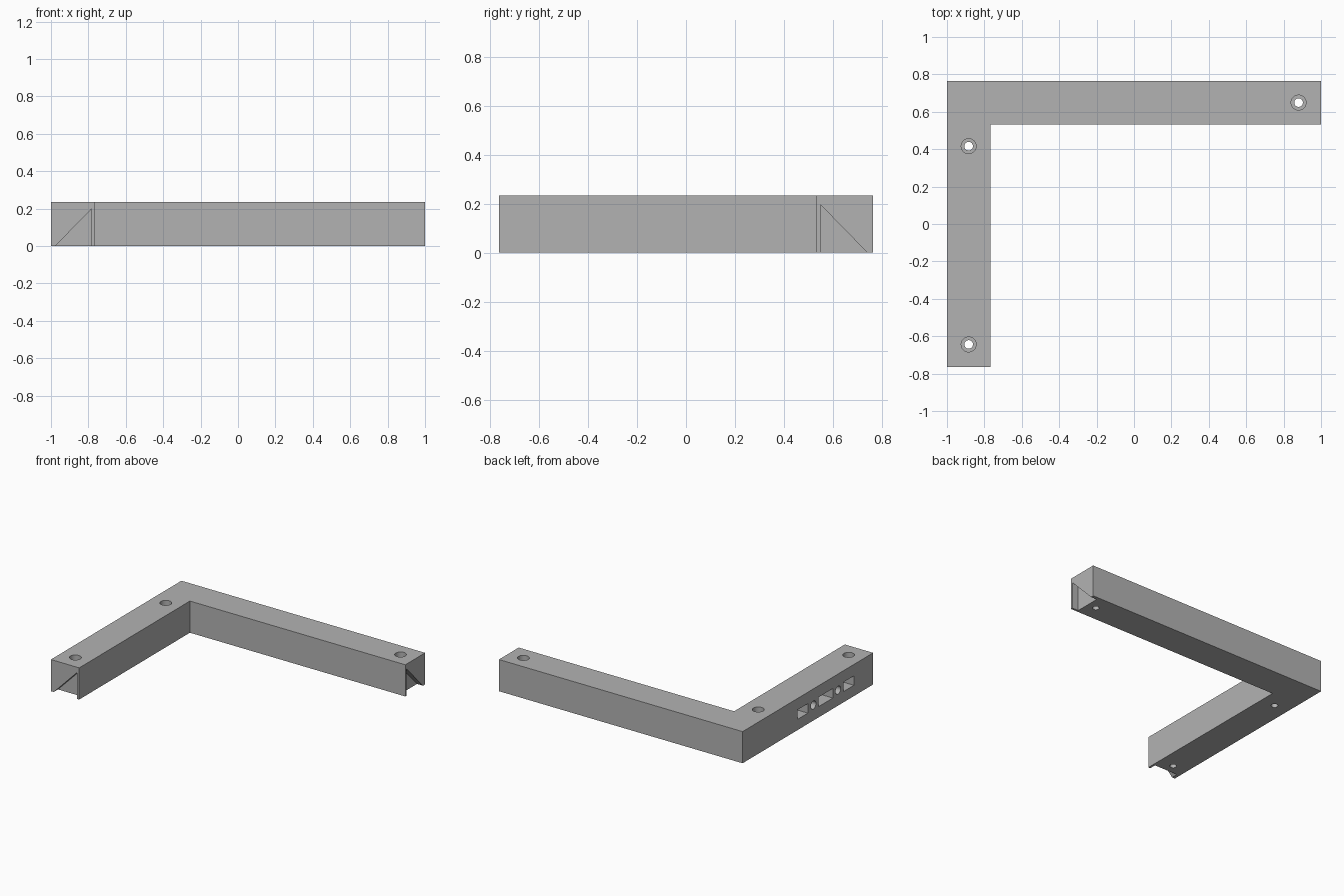
import bpy
import bmesh
import math
from mathutils import Vector

if "Cube" in bpy.data.objects:
    bpy.data.objects.remove(bpy.data.objects["Cube"], do_unlink=True)

W, D, H = 1.0, 0.765, 0.235      # half width, half depth, height
BAR = 0.232                      # bar thickness
WALL = 0.016                     # thin wall beside the end notches
INNER_X, INNER_Y = -W + BAR, D - BAR

grey = bpy.data.materials.new("mid_grey")
grey.use_nodes = True
colour = (0.45, 0.45, 0.45, 1)
grey.diffuse_color = colour
grey.node_tree.nodes["Principled BSDF"].inputs["Base Color"].default_value = colour


def prism(name, points, sweep):
    """Solid made by sweeping a flat outline along a vector."""
    bm = bmesh.new()
    face = bm.faces.new([bm.verts.new(p) for p in points])
    moved = bmesh.ops.extrude_face_region(bm, geom=[face])["geom"]
    verts = [g for g in moved if isinstance(g, bmesh.types.BMVert)]
    bmesh.ops.translate(bm, verts=verts, vec=Vector(sweep))
    bmesh.ops.recalc_face_normals(bm, faces=bm.faces)
    mesh = bpy.data.meshes.new(name)
    bm.to_mesh(mesh)
    bm.free()
    mesh.materials.append(grey)
    obj = bpy.data.objects.new(name, mesh)
    bpy.context.collection.objects.link(obj)
    return obj


def circle(radius, place, sides=32):
    turns = [2 * math.pi * i / sides for i in range(sides)]
    return [place(radius * math.cos(t), radius * math.sin(t)) for t in turns]


# L-shaped bar
outline = [(-W, -D), (INNER_X, -D), (INNER_X, INNER_Y), (W, INNER_Y), (W, D), (-W, D)]
bar = prism("corner_bar", [(x, y, 0) for x, y in outline], (0, 0, H))
cutters = []

# Stepped screw holes from the top
for cx, cy in [(-0.884, 0.416), (-0.884, -0.644), (0.88, 0.649)]:
    for radius, low in [(0.023, -0.05), (0.04, 0.09)]:
        ring = circle(radius, lambda a, b: (cx + a, cy + b, low))
        cutters.append(prism("screw_hole_cutter", ring, (0, 0, H + 0.05 - low)))

# Sloped notches at both bar ends, open to the end and the underside
DEEP, OUT, TALL, DIP = 0.05, 0.05, 0.197, 0.03
notch = [(WALL, TALL), (WALL, -DIP), (WALL + TALL + DIP - 0.005, -DIP)]
cutters.append(prism("front_notch_cutter",
                     [(INNER_X - s, -D - OUT, z) for s, z in notch], (0, OUT + DEEP, 0)))
cutters.append(prism("side_notch_cutter",
                     [(W + OUT, INNER_Y + s, z) for s, z in notch], (-OUT - DEEP, 0, 0)))

# Row of blind sockets on the outer side of the short bar
ROW_Y, ROW_Z, SOCKET = -0.21, 0.115, 0.13
for shift, half in [(-0.27, 0.06), (0, 0.083), (0.27, 0.06)]:
    corners = [(-1, -1), (1, -1), (1, 1), (-1, 1)]
    square = [(-W - OUT, ROW_Y + shift + a * half, ROW_Z + b * 0.035) for a, b in corners]
    cutters.append(prism("socket_cutter", square, (OUT + SOCKET, 0, 0)))
for shift in (-0.145, 0.145):
    ring = circle(0.03, lambda a, b: (-W - OUT, ROW_Y + shift + a, ROW_Z + b))
    cutters.append(prism("pin_hole_cutter", ring, (OUT + SOCKET, 0, 0)))

# Cut everything, then keep only the finished bar
for cutter in cutters:
    mod = bar.modifiers.new("cut", 'BOOLEAN')
    mod.operation = 'DIFFERENCE'
    mod.solver = 'EXACT'
    mod.object = cutter
    cutter.hide_render = True
depsgraph = bpy.context.evaluated_depsgraph_get()
finished = bpy.data.meshes.new_from_object(bar.evaluated_get(depsgraph))
bar.modifiers.clear()
bar.data = finished
for cutter in cutters:
    bpy.data.objects.remove(cutter, do_unlink=True)

# Smooth hole walls, sharp edges elsewhere
bpy.ops.object.select_all(action='DESELECT')
bar.select_set(True)
bpy.context.view_layer.objects.active = bar
bpy.ops.object.shade_smooth_by_angle(angle=math.radians(30))
